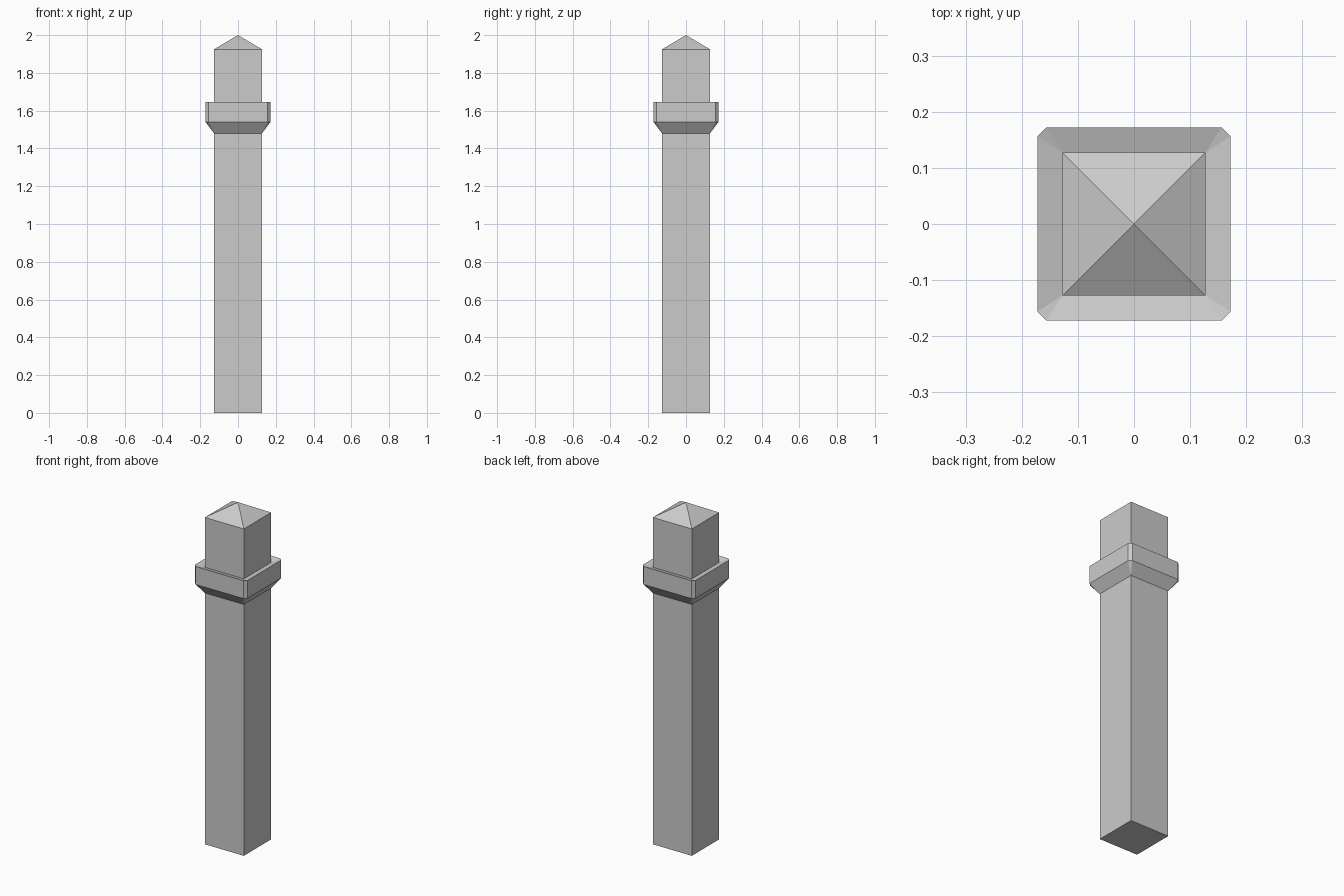
import bpy, bmesh

if "Cube" in bpy.data.objects:
    bpy.data.objects.remove(bpy.data.objects["Cube"])

POST = 0.127      # post half width
RIM = 0.172       # collar half width
CUT = 0.016       # collar corner chamfer


def ring(half, cut, z):
    """Square outline with chamfered corners, counter-clockwise, 8 points."""
    pts, x, y = [], half, half - cut
    for _ in range(4):
        pts += [(x, -y, z), (x, y, z)]
        x, y = half, half - cut
    out = []
    for i in range(4):
        for px, py, pz in pts[:2]:
            for _ in range(i):
                px, py = -py, px
            out.append((px, py, pz))
    return out


def loft(name, sections, cap_bottom=False):
    """Skin stacked outlines; merged points turn plain corners sharp."""
    bm = bmesh.new()
    rings = [[bm.verts.new(p) for p in ring(*s)] for s in sections]
    for a, b in zip(rings, rings[1:]):
        for i in range(8):
            j = (i + 1) % 8
            bm.faces.new((a[i], a[j], b[j], b[i]))
    if cap_bottom:
        bm.faces.new(rings[0][::-1])
    bmesh.ops.remove_doubles(bm, verts=bm.verts, dist=1e-5)
    mesh = bpy.data.meshes.new(name)
    bm.to_mesh(mesh)
    bm.free()
    obj = bpy.data.objects.new(name, mesh)
    bpy.context.collection.objects.link(obj)
    return obj


# Square post with a pyramid tip
loft("post", [(POST, 0, 0), (POST, 0, 1.925), (0, 0, 2.0)], cap_bottom=True)

# Flared collar, chamfered corners, top dished slightly towards the post
loft("collar", [(POST, 0, 1.48), (RIM, CUT, 1.54),
                (RIM, CUT, 1.645), (POST, 0, 1.631)])
